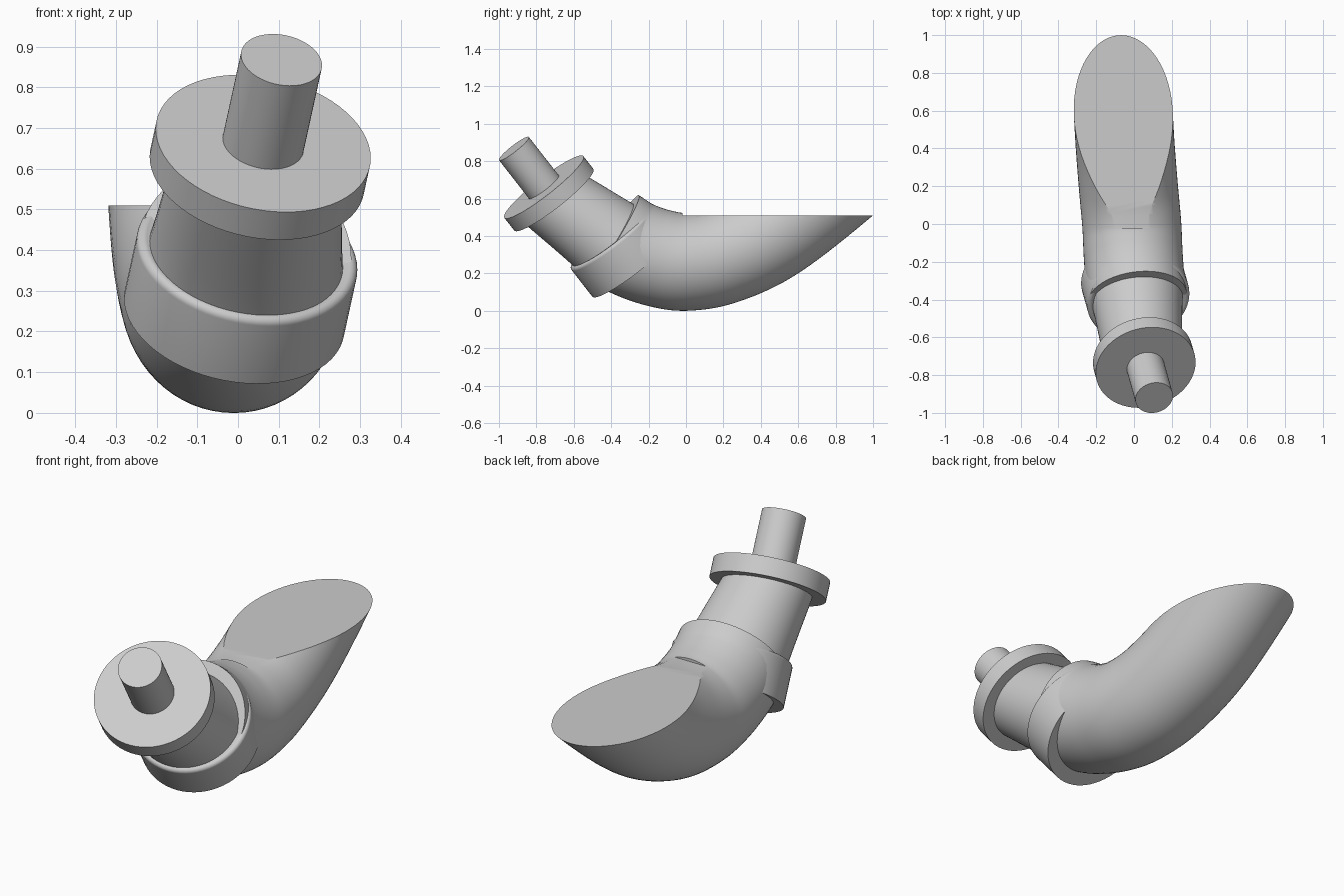
import bpy, bmesh, math
from mathutils import Vector

if "Cube" in bpy.data.objects:
    bpy.data.objects.remove(bpy.data.objects["Cube"], do_unlink=True)

grey = bpy.data.materials.new("plain grey")
grey.use_nodes = True
colour = (0.6, 0.6, 0.6, 1)
grey.diffuse_color = colour
grey.node_tree.nodes["Principled BSDF"].inputs["Base Color"].default_value = colour

AXIS = Vector((0.17, -0.606, 0.777)).normalized()   # shared axis of stub, flange and collar
FLANGE = Vector((0.062, -0.76, 0.662))              # centre of the flange's front face
COLLAR = Vector((0.025, -0.405, 0.40))              # centre of the collar's front face


def loft(name, rings, sides=64):
    """Closed solid through rings given as (centre, normal, radius)."""
    bm = bmesh.new()
    loops = []
    for centre, normal, radius in rings:
        u = Vector((1, 0, 0))
        u = (u - normal * u.dot(normal)).normalized()
        v = normal.cross(u)
        loops.append([bm.verts.new(centre + radius * (u * math.cos(a) + v * math.sin(a)))
                      for a in (math.tau * i / sides for i in range(sides))])
    for a, b in zip(loops, loops[1:]):
        for i in range(sides):
            j = (i + 1) % sides
            bm.faces.new((a[i], a[j], b[j], b[i]))
    bm.faces.new(loops[0])
    bm.faces.new(loops[-1])
    bmesh.ops.recalc_face_normals(bm, faces=bm.faces)
    mesh = bpy.data.meshes.new(name)
    bm.to_mesh(mesh)
    bm.free()
    mesh.materials.append(grey)
    obj = bpy.data.objects.new(name, mesh)
    bpy.context.collection.objects.link(obj)
    return obj


def lathe(name, origin, profile):
    """Turned part: profile of (distance along the axis, radius)."""
    return loft(name, [(origin + AXIS * d, AXIS, r) for d, r in profile])


def smooth_path(points, steps=8):
    """Catmull-Rom samples through points, as (position, tangent)."""
    p = [Vector(q) for q in points]
    p = [2 * p[0] - p[1]] + p + [2 * p[-1] - p[-2]]
    out = []
    for a, b, c, d in zip(p, p[1:], p[2:], p[3:]):
        for k in range(steps):
            t = k / steps
            m, n = (c - a) / 2, (d - b) / 2
            q, s = 3 * (c - b) - 2 * m - n, 2 * (b - c) + m + n
            out.append((b + m * t + q * t * t + s * t ** 3,
                        (m + 2 * q * t + 3 * s * t * t).normalized()))
    out.append((p[-2], (p[-1] - p[-2]).normalized()))
    return out


# Stub and flange
stub = lathe("stub", FLANGE, [(-0.02, 0.101), (0.264, 0.101)])
flange = lathe("flange", FLANGE, [(-0.088, 0.268), (0, 0.268)])

# Collar with a rounded front lip
lip = 0.018
lip_profile = [(-lip + lip * math.sin(a), 0.275 - lip + lip * math.cos(a))
               for a in (math.pi * k / 12 for k in range(9))]
collar = lathe("collar", COLLAR, [(-0.2, 0.275)] + lip_profile)

# Neck: parallel round sections sliding from the flange to the collar
start, end = FLANGE - AXIS * 0.07, COLLAR - AXIS * 0.05
rings = []
for k in range(17):
    t = k / 16
    ease = t + 0.35 * (t * t * (3 - 2 * t) - t)
    rings.append((start.lerp(end, ease), AXIS, 0.207 + 0.041 * t ** 1.2))
neck = loft("neck", rings)

# Elbow: bent pipe with a level cut across its upper side
path = smooth_path([(0.018, -0.39, 0.395), (0.005, -0.29, 0.333), (-0.005, -0.15, 0.283),
                    (-0.012, 0, 0.262), (-0.03, 0.2, 0.298), (-0.05, 0.465, 0.425),
                    (-0.068, 0.828, 0.708), (-0.08, 1.1, 0.96)])
elbow = loft("elbow", [(p, n, 0.262) for p, n in path])

bpy.ops.mesh.primitive_cube_add(size=2, location=(0, 0.98, 1.51))
cutter = bpy.context.object
cutter.name = "cutter"
cutter.hide_render = True
cutter.data.materials.append(grey)
cut = elbow.modifiers.new("level_cut", "BOOLEAN")
cut.operation = "DIFFERENCE"
cut.solver = "EXACT"
cut.object = cutter
bpy.context.view_layer.objects.active = elbow
bpy.ops.object.modifier_apply(modifier=cut.name)
bpy.data.objects.remove(cutter, do_unlink=True)

# Smooth shading with sharp rims
bpy.ops.object.select_all(action="DESELECT")
for obj in (stub, flange, collar, neck, elbow):
    obj.select_set(True)
bpy.context.view_layer.objects.active = elbow
bpy.ops.object.shade_smooth_by_angle(angle=math.radians(30))
